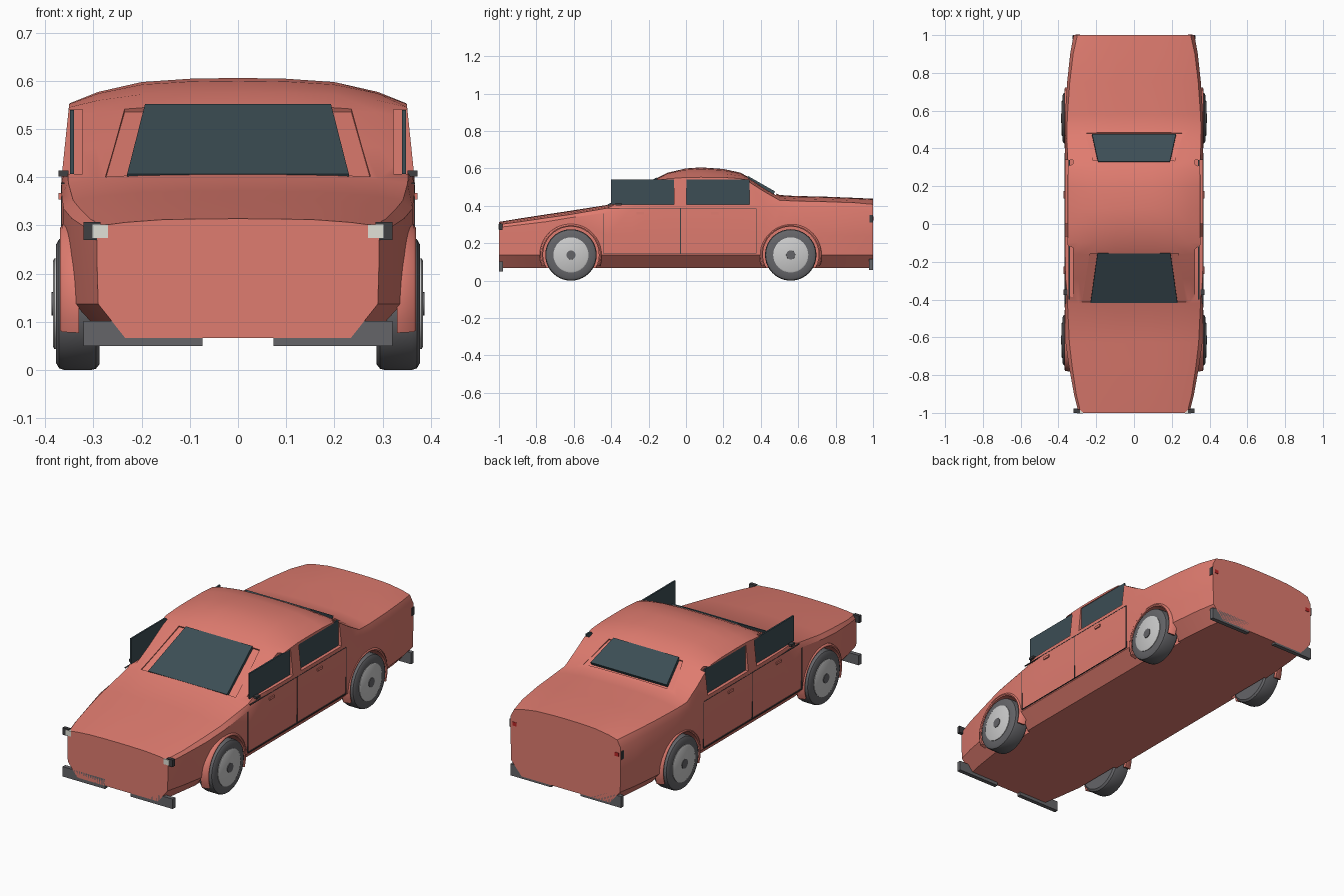
import bpy, bmesh, math
from mathutils import Vector, Matrix

if "Cube" in bpy.data.objects:
    bpy.data.objects.remove(bpy.data.objects["Cube"])


def material(name, rgb):
    m = bpy.data.materials.new(name)
    m.diffuse_color = (*rgb, 1)
    m.use_nodes = True
    m.node_tree.nodes["Principled BSDF"].inputs["Base Color"].default_value = m.diffuse_color
    return m


PAINT = material("coral_paint", (0.74, 0.20, 0.16))
GLASS = material("dark_glass", (0.045, 0.075, 0.09))
RUBBER = material("rubber", (0.13, 0.13, 0.14))
RIM = material("rim", (0.52, 0.53, 0.54))
TRIM = material("dark_trim", (0.05, 0.05, 0.055))
LAMP = material("lamp", (0.75, 0.75, 0.68))
RED = material("red_lamp", (0.5, 0.02, 0.02))


def add(name, bm, mat=None, smooth=None):
    bmesh.ops.recalc_face_normals(bm, faces=bm.faces[:])
    me = bpy.data.meshes.new(name)
    bm.to_mesh(me)
    bm.free()
    ob = bpy.data.objects.new(name, me)
    bpy.context.collection.objects.link(ob)
    if mat:
        me.materials.append(mat)
    if smooth:
        shade(ob, smooth)
    return ob


def shade(ob, deg):
    bpy.ops.object.select_all(action='DESELECT')
    ob.select_set(True)
    bpy.context.view_layer.objects.active = ob
    bpy.ops.object.shade_smooth_by_angle(angle=math.radians(deg))


def loft(rings):
    bm = bmesh.new()
    vs = [[bm.verts.new(p) for p in r] for r in rings]
    n = len(vs[0])
    for a, b in zip(vs, vs[1:]):
        for i in range(n):
            bm.faces.new((a[i], a[(i + 1) % n], b[(i + 1) % n], b[i]))
    bm.faces.new(vs[0])
    bm.faces.new(vs[-1][::-1])
    return bm


def box(name, x, y, z, mat=None):
    quad = lambda h: [(x[0], y[0], h), (x[1], y[0], h), (x[1], y[1], h), (x[0], y[1], h)]
    return add(name, loft([quad(z[0]), quad(z[1])]), mat)


def pair(name, x, y, z, mat):
    for s, side in ((1, "right"), (-1, "left")):
        box(f"{name}_{side}", (s * x[0], s * x[1]), y, z, mat)


# slanted trapezoid plate, lower edge (w0, y0, z0) to upper edge (w1, y1, z1)
def plate(name, low, high, depth, mat=None):
    (w0, y0, z0), (w1, y1, z1) = low, high
    q = [Vector(p) for p in ((-w0, y0, z0), (w0, y0, z0), (w1, y1, z1), (-w1, y1, z1))]
    n = (q[1] - q[0]).cross(q[2] - q[1]).normalized()
    if n.z < 0:
        n = -n
    return add(name, loft([[p + n * d for p in q] for d in depth]), mat)


# round part turned about the x axis from (x, radius) pairs
def lathe(name, prof, y, z, s=1, mat=None, seg=32):
    ring = lambda x, r: [(s * x, y + r * math.cos(2 * math.pi * i / seg),
                          z + r * math.sin(2 * math.pi * i / seg)) for i in range(seg)]
    return add(name, loft([ring(x, r) for x, r in prof]), mat, 35)


# body: y, half width, belt z, upper edge half width, edge z, centre z
STATIONS = [
    (-1.00, .293, .285, .282, .300, .314), (-.90, .318, .297, .306, .313, .331),
    (-.75, .345, .315, .328, .335, .354), (-.63, .362, .335, .342, .352, .372),
    (-.42, .366, .365, .352, .388, .405), (-.29, .366, .385, .354, .450, .475),
    (-.16, .366, .395, .352, .525, .546), (-.10, .366, .40, .351, .545, .577),
    (0, .366, .40, .350, .552, .600), (.08, .366, .40, .350, .553, .606),
    (.20, .366, .40, .350, .552, .597), (.29, .366, .40, .350, .546, .578),
    (.34, .366, .40, .351, .526, .550), (.42, .366, .40, .354, .475, .500),
    (.50, .366, .40, .355, .430, .458), (.58, .365, .39, .352, .426, .453),
    (.75, .354, .385, .340, .422, .449), (.90, .338, .38, .322, .417, .443),
    (1.0, .320, .37, .300, .408, .438)]


def section(y, w, belt, ew, ez, top):
    c, b = top - ez, .067
    half = [(.8 * w, b), (.99 * w, b + .07), (w, .24), (w, belt), (ew, ez),
            (.83 * ew, ez + .45 * c), (.57 * ew, ez + .84 * c), (.28 * ew, ez + .97 * c)]
    return ([(x, y, z) for x, z in half] + [(0, y, top)]
            + [(-x, y, z) for x, z in half[::-1]])


body = add("body", loft([section(*s) for s in STATIONS]), PAINT)

# recesses for wheels, side windows and screens
AXLES = {"front": -.615, "rear": .56}
WINDOWS = {"front": (-.40, -.065), "rear": (.003, .34)}
cutters = []
for s in (1, -1):
    for y in AXLES.values():
        cutters.append(lathe("arch_cutter", [(.275, .15), (.45, .15)], y, .14, s))
    for y in WINDOWS.values():
        cutters.append(box("window_cutter", (s * .323, s * .45), y, (.407, .541)))
cutters.append(plate("front_screen_cutter", (.275, -.415, .406), (.235, -.158, .546), (-.012, .06)))
cutters.append(plate("rear_screen_cutter", (.26, .485, .466), (.215, .337, .551), (-.012, .06)))
for c in cutters:
    c.hide_render = True
    m = body.modifiers.new("cut", 'BOOLEAN')
    m.operation, m.solver, m.object = 'DIFFERENCE', 'EXACT', c
    bpy.context.view_layer.objects.active = body
    bpy.ops.object.modifier_apply(modifier=m.name)
for c in cutters:
    bpy.data.objects.remove(c)
body.data.materials.clear()
body.data.materials.append(PAINT)
shade(body, 30)

# glass
plate("windscreen", (.23, -.418, .404), (.193, -.156, .549), (-.025, .003), GLASS)
plate("rear_screen", (.222, .475, .474), (.19, .33, .557), (-.025, .003), GLASS)
for end, y in WINDOWS.items():
    pair(f"{end}_side_window", (.34, .348), y, (.407, .54), GLASS)

# wheels and arch lips
for s, side in ((1, "right"), (-1, "left")):
    for end, y in AXLES.items():
        tag = f"{end}_{side}"
        lathe("tyre_" + tag, [(.287, .09), (.287, .125), (.295, .135), (.305, .1375), (.360, .1375),
                              (.371, .134), (.378, .122), (.378, .09)], y, .1375, s, RUBBER, 40)
        lathe("rim_" + tag, [(.36, .094), (.381, .094), (.384, .088)], y, .1375, s, RIM)
        lathe("hub_" + tag, [(.37, .026), (.387, .024)], y, .1375, s, RUBBER, 20)
        rings = []
        for i in range(25):
            a = math.radians(-22 + 224 * i / 24)
            rings.append([(s * x, y + r * math.cos(a), .14 + r * math.sin(a))
                          for x, r in ((.33, .149), (.366, .149), (.369, .155), (.364, .163), (.33, .168))])
        add("arch_lip_" + tag, loft(rings), PAINT, 50)

# bumpers and lamps
pair("front_bumper", (.074, .32), (-1.0, -.978), (.05, .102), RUBBER)
pair("rear_bumper", (.085, .322), (.978, 1.0), (.056, .116), RUBBER)
pair("headlamp_housing", (.285, .32), (-1.0, -.982), (.27, .307), TRIM)
pair("headlamp", (.27, .302), (-1.003, -.985), (.274, .302), LAMP)
pair("tail_lamp_housing", (.308, .326), (.98, .999), (.31, .352), TRIM)
pair("tail_lamp", (.285, .309), (.99, 1.002), (.322, .342), RED)

# door seams, handles, mirror tabs
for i, y in enumerate((-.44, -.03, .375)):
    pair(f"door_seam_{i}", (.36, .3672), (y - .002, y + .002), (.145, .36 if i == 0 else .385), TRIM)
pair("door_top_seam", (.36, .3672), (-.42, .375), (.386, .389), TRIM)
pair("door_sill_seam", (.36, .3672), (-.44, .375), (.143, .146), TRIM)
for end, y in (("front", -.245), ("rear", .155)):
    pair(f"{end}_door_handle", (.36, .372), (y - .02, y + .02), (.354, .367), PAINT)
pair("mirror_tab", (.352, .372), (-.376, -.346), (.402, .414), TRIM)
